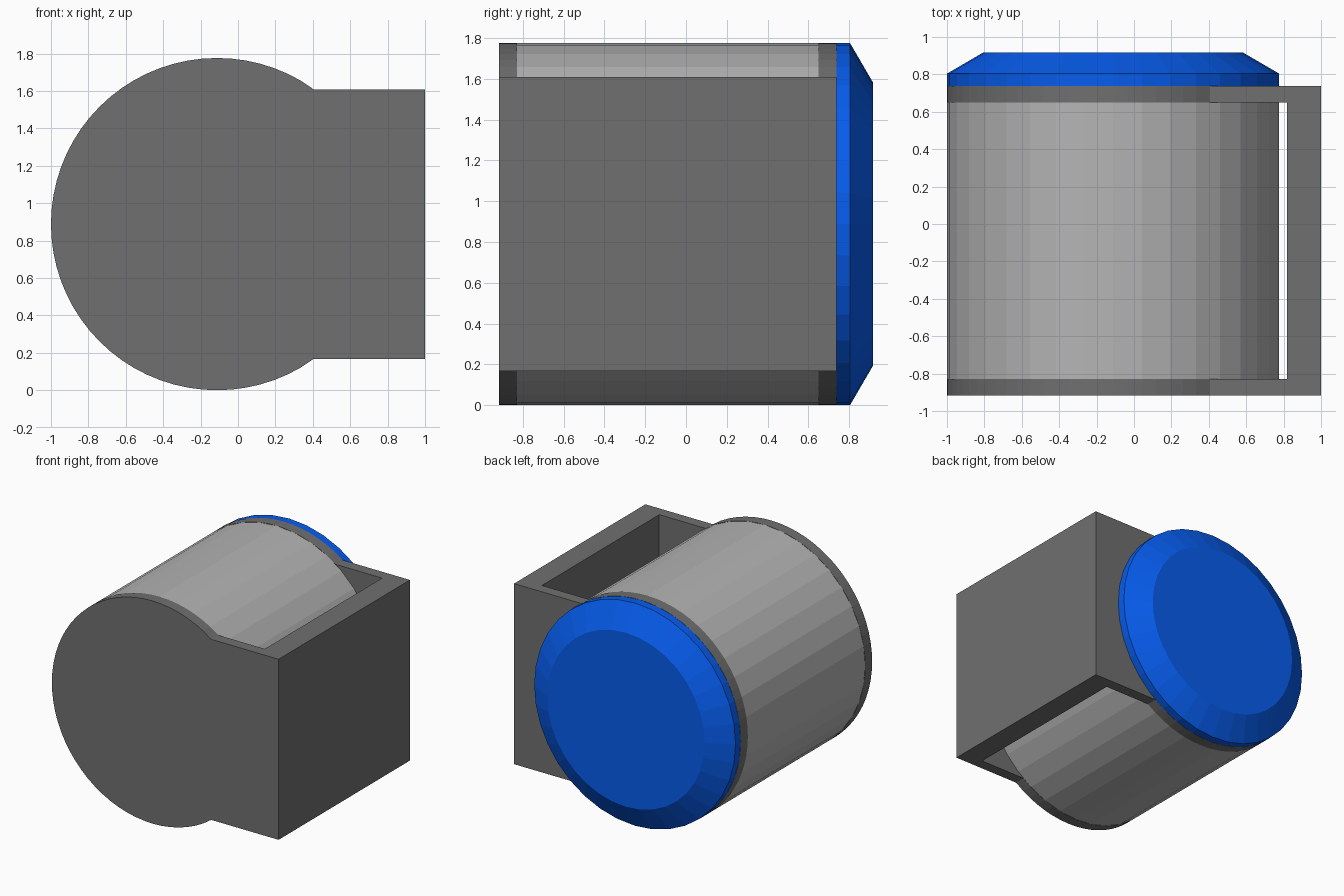
import bpy, bmesh
from math import sin, cos, radians
from mathutils import Matrix

if "Cube" in bpy.data.objects:
    bpy.data.objects.remove(bpy.data.objects["Cube"])

CX, CZ, R = -0.112, 0.888, 0.888     # drum axis and outer radius
FRONT, BACK, TIP = -0.917, 0.738, 0.917
INNER_F, INNER_B = -0.829, 0.649     # inner faces of the end plates


def make(name, bm):
    bmesh.ops.recalc_face_normals(bm, faces=bm.faces)
    mesh = bpy.data.meshes.new(name)
    bm.to_mesh(mesh)
    bm.free()
    ob = bpy.data.objects.new(name, mesh)
    bpy.context.collection.objects.link(ob)
    return ob


def paint(ob, name, rgb):
    mat = bpy.data.materials.new(name)
    mat.diffuse_color = (*rgb, 1)
    mat.use_nodes = True
    mat.node_tree.nodes["Principled BSDF"].inputs["Base Color"].default_value = mat.diffuse_color
    ob.data.materials.clear()
    ob.data.materials.append(mat)


def ring(r, start=0, end=360, step=10):
    return [(CX + r * cos(radians(a)), CZ + r * sin(radians(a)))
            for a in range(start, end, step)]


def loft(name, sections):
    """Solid through (y, [(x, z), ...]) sections, capped at both ends."""
    bm = bmesh.new()
    loops = [[bm.verts.new((x, y, z)) for x, z in pts] for y, pts in sections]
    n = len(loops[0])
    for a, b in zip(loops, loops[1:]):
        for i in range(n):
            j = (i + 1) % n
            bm.faces.new((a[i], a[j], b[j], b[i]))
    bm.faces.new(loops[0])
    bm.faces.new(loops[-1])
    return make(name, bm)


# bracket: keyhole-shaped block, hollowed to leave two end plates and a back wall
half = 0.72
keyhole = [(1, CZ - half), (1, CZ + half), (0.405, CZ + half)]
keyhole += ring(R, 60, 301, 5) + [(0.405, CZ - half)]
bracket = loft("bracket", [(FRONT, keyhole), (BACK, keyhole)])

# cavity cutter
bm = bmesh.new()
x0, x1 = -1.5, 0.817
bmesh.ops.create_cube(bm, size=1, matrix=Matrix.Translation(
    ((x0 + x1) / 2, (INNER_F + INNER_B) / 2, CZ))
    @ Matrix.Diagonal((x1 - x0, INNER_B - INNER_F, 3, 1)))
cutter = make("cavity_cutter", bm)
cutter.hide_render = True
mod = bracket.modifiers.new("cavity", 'BOOLEAN')
mod.operation = 'DIFFERENCE'
mod.solver = 'EXACT'
mod.object = cutter
bpy.context.view_layer.objects.active = bracket
bpy.ops.object.modifier_apply(modifier=mod.name)
bpy.data.objects.remove(cutter)
paint(bracket, "dark_grey", (0.16, 0.16, 0.16))

# drum between the plates, coarser than the plate rims
drum = loft("drum", [(INNER_F, ring(R)), (INNER_B, ring(R))])
paint(drum, "mid_grey", (0.46, 0.46, 0.46))

# bevelled blue end cap
cap = loft("end_cap", [(BACK, ring(R)), (0.804, ring(R)), (TIP, ring(0.694))])
paint(cap, "blue", (0.002, 0.107, 0.85))
